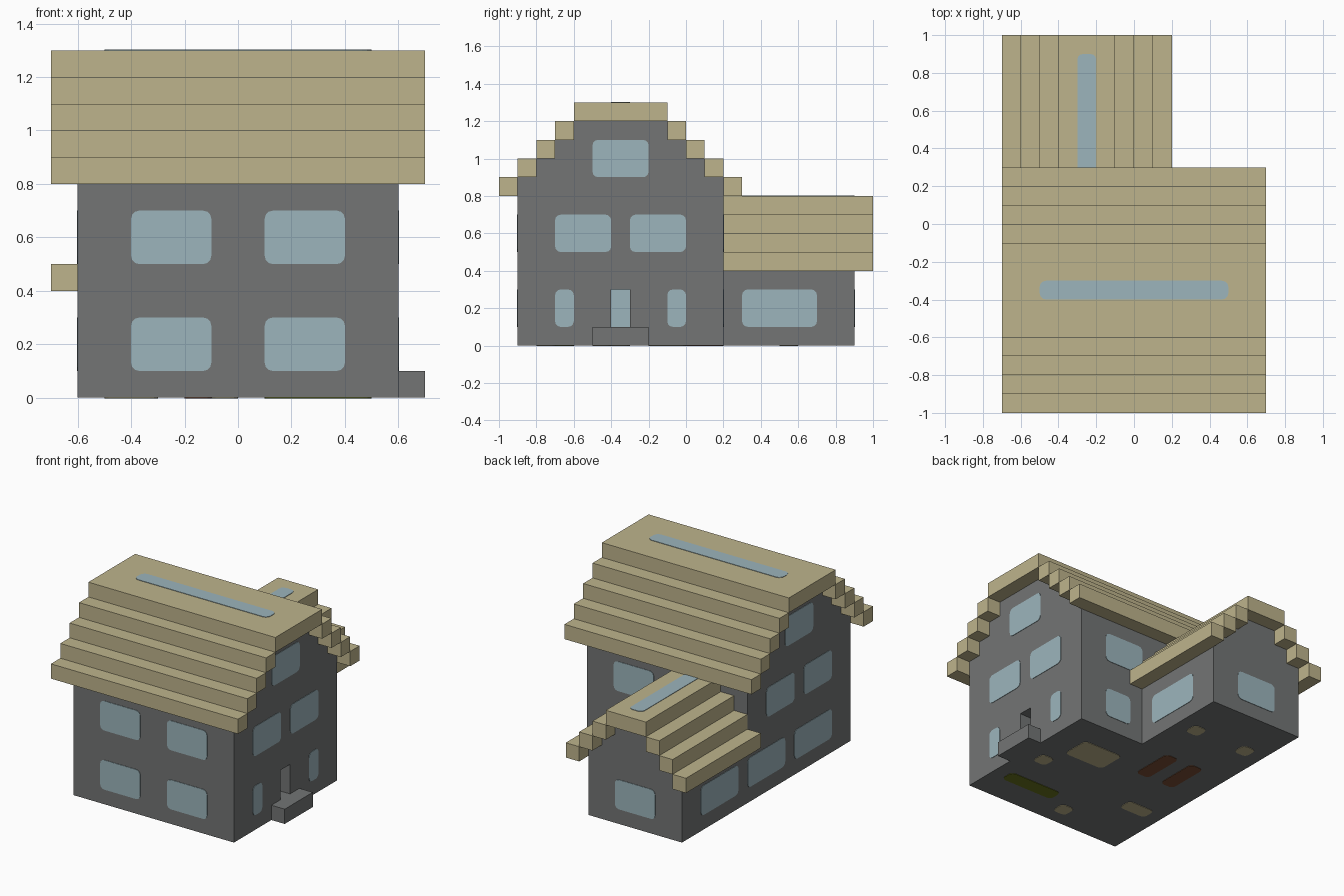
import bpy
import bmesh
from mathutils import Matrix, Vector

cube = bpy.data.objects.get("Cube")
if cube:
    bpy.data.objects.remove(cube, do_unlink=True)


def material(name, rgb):
    """Flat material from display (sRGB) 0-255 values."""
    lin = [((c / 255 + 0.055) / 1.055) ** 2.4 for c in rgb] + [1.0]
    mat = bpy.data.materials.new(name)
    mat.use_nodes = True
    mat.diffuse_color = lin
    bsdf = mat.node_tree.nodes["Principled BSDF"]
    bsdf.inputs["Base Color"].default_value = lin
    bsdf.inputs["Roughness"].default_value = 0.9
    return mat


GREY = material("wall grey", (115, 117, 117))
TAN = material("roof tan", (190, 180, 140))
GLASS = material("window blue", (156, 181, 188))
BROWN = material("floor brown", (122, 78, 52))
OLIVE = material("floor olive", (104, 114, 28))


def finish(name, bm, mat):
    bmesh.ops.recalc_face_normals(bm, faces=bm.faces)
    mesh = bpy.data.meshes.new(name)
    bm.to_mesh(mesh)
    bm.free()
    mesh.materials.append(mat)
    obj = bpy.data.objects.new(name, mesh)
    bpy.context.collection.objects.link(obj)
    return obj


def add_box(bm, x, y, z):
    """Box from three (low, high) ranges."""
    lo, hi = (Vector(c) for c in zip(x, y, z))
    mat = Matrix.Translation((lo + hi) / 2) @ Matrix.Diagonal((*(hi - lo), 1))
    bmesh.ops.create_cube(bm, size=1, matrix=mat)


def box(name, mat, x, y, z):
    bm = bmesh.new()
    add_box(bm, x, y, z)
    return finish(name, bm, mat)


def panel(name, mat, axis, side, plane, u, v, radius=0.03):
    """Thin rounded plate lying on the plane axis = plane, facing side."""
    depth = sorted((plane - side * 0.002, plane + side * 0.003))
    ranges = [u, v]
    ranges.insert(axis, depth)
    bm = bmesh.new()
    add_box(bm, *ranges)
    if radius:
        edges = [e for e in bm.edges
                 if abs((e.verts[0].co - e.verts[1].co)[axis]) > 0.001]
        bmesh.ops.bevel(bm, geom=edges, offset=radius, segments=3,
                        profile=0.5, affect='EDGES')
    return finish(name, bm, mat)


S = 0.1  # stair step of roofs and gables


def walls(name, axis, along, span, eave, levels):
    """Stepped gable outline across span, extruded along the given axis."""
    left, right = [], []
    for k in range(levels):
        low = eave + k * S if k else 0
        for h in (low, eave + (k + 1) * S):
            left.append((span[0] + k * S, h))
            right.append((span[1] - k * S, h))
    place = (lambda p, d: (d, *p)) if axis == 0 else (lambda p, d: (p[0], d, p[1]))
    bm = bmesh.new()
    face = bm.faces.new([bm.verts.new(place(p, along[0])) for p in left + right[::-1]])
    new = bmesh.ops.extrude_face_region(bm, geom=[face])["geom"]
    move = Vector((0, 0, 0))
    move[axis] = along[1] - along[0]
    bmesh.ops.translate(bm, vec=move, verts=[g for g in new if isinstance(g, bmesh.types.BMVert)])
    return finish(name, bm, GREY)


def roof(name, axis, along, span, eave, levels):
    """Pairs of stair courses closed by a flat ridge slab."""
    bm = bmesh.new()
    for k in range(levels + 1):
        a, b = span[0] + k * S, span[1] - k * S
        z = (eave + k * S, eave + (k + 1) * S)
        for r in [(a, b)] if k == levels else [(a, a + S), (b - S, b)]:
            add_box(bm, *((along, r, z) if axis == 0 else (r, along, z)))
    return finish(name, bm, TAN)


# Main house and rear wing
house = walls("main_walls", 0, (-0.6, 0.6), (-0.9, 0.2), 0.8, 4)
roof("main_roof", 0, (-0.7, 0.7), (-1.0, 0.3), 0.8, 4)
walls("wing_walls", 1, (0.2, 0.9), (-0.6, 0.1), 0.4, 3)
roof("wing_roof", 1, (0.2, 1.0), (-0.7, 0.2), 0.4, 3)

# Recessed door with its step
cutter = box("door_cutter", GREY, (0.5, 0.8), (-0.4, -0.3), (0.1, 0.3))
cutter.hide_render = True
cut = house.modifiers.new("door_recess", 'BOOLEAN')
cut.operation, cut.solver, cut.object = 'DIFFERENCE', 'EXACT', cutter
bpy.context.view_layer.objects.active = house
bpy.ops.object.modifier_apply(modifier=cut.name)
bpy.data.objects.remove(cutter, do_unlink=True)
panel("door", GLASS, 0, 1, 0.5, (-0.4, -0.3), (0.1, 0.3), 0)
box("door_step", GREY, (0.6, 0.7), (-0.5, -0.2), (0, 0.1))

# Windows, by storey
LOW, MID, TOP = (0.1, 0.3), (0.5, 0.7), (0.9, 1.1)
for side in (-1, 1):
    for z in (LOW, MID):
        x = sorted((side * 0.1, side * 0.4))
        panel("front_window", GLASS, 1, -1, -0.9, x, z)
    panel("attic_window", GLASS, 0, side, side * 0.6, (-0.5, -0.2), TOP)
    for y in ((-0.7, -0.4), (-0.3, 0)):
        panel("upper_side_window", GLASS, 0, side, side * 0.6, y, MID)
for y in ((-0.7, -0.6), (-0.1, 0)):
    panel("entrance_window", GLASS, 0, 1, 0.6, y, LOW)
for y in ((-0.7, -0.3), (-0.2, 0.2), (0.3, 0.7)):
    panel("long_side_window", GLASS, 0, -1, -0.6, y, LOW)
panel("wing_side_window", GLASS, 0, 1, 0.1, (0.3, 0.7), LOW)
panel("wing_back_window", GLASS, 1, 1, 0.9, (-0.4, -0.1), LOW)
panel("back_upper_window", GLASS, 1, 1, 0.2, (0.1, 0.4), MID)
panel("back_lower_window", GLASS, 1, 1, 0.2, (0.2, 0.4), LOW)

# Skylights
panel("main_skylight", GLASS, 2, 1, 1.3, (-0.5, 0.5), (-0.4, -0.3), 0.035)
panel("wing_skylight", GLASS, 2, 1, 0.8, (-0.3, -0.2), (0.2, 0.9))

# Patches on the underside of the floor
for x, y in ((0.4, -0.4), (-0.1, 0.5), (-0.5, 0.5), (-0.1, -0.8)):
    panel("floor_spot", TAN, 2, -1, 0, (x, x + S), (y, y + S))
panel("floor_square", TAN, 2, -1, 0, (0.1, 0.4), (-0.2, 0))
panel("floor_bar", TAN, 2, -1, 0, (-0.5, -0.3), (-0.5, -0.4))
for x in (-0.2, -0.4):
    panel("floor_brown_bar", BROWN, 2, -1, 0, (x, x + S), (-0.1, 0.2))
panel("floor_olive_bar", OLIVE, 2, -1, 0, (0.1, 0.5), (-0.7, -0.6))
